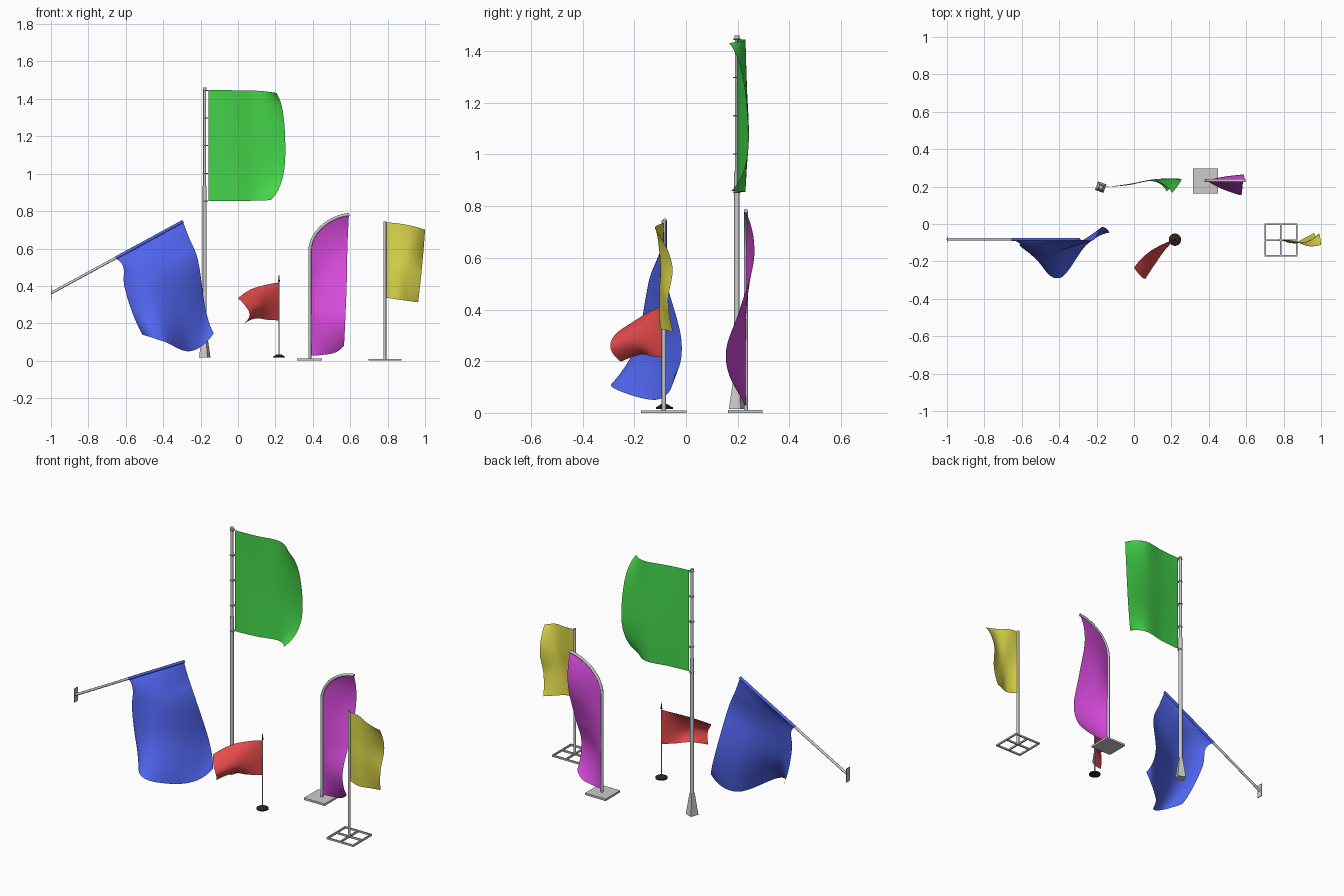
import bpy, math
from mathutils import Vector, Matrix


def material(name, rgb):
    m = bpy.data.materials.new(name)
    m.diffuse_color = (*rgb, 1)
    return m


def finish(name, mat=None):
    o = bpy.context.object
    o.name = name
    if mat:
        o.data.materials.append(mat)
    bpy.ops.object.shade_smooth_by_angle(angle=math.radians(40))
    return o


def rod(name, a, b, r1, r2=None, mat=None, sides=16):
    a, b = Vector(a), Vector(b)
    d = b - a
    bpy.ops.mesh.primitive_cone_add(vertices=sides, radius1=r1, radius2=r1 if r2 is None else r2,
                                    depth=d.length, location=(a + b) / 2,
                                    rotation=d.to_track_quat('Z', 'Y').to_euler())
    return finish(name, mat)


def box(name, lo, hi):
    lo, hi = Vector(lo), Vector(hi)
    bpy.ops.mesh.primitive_cube_add(size=1, location=(lo + hi) / 2)
    o = bpy.context.object
    o.data.transform(Matrix.Diagonal((*(hi - lo), 1)))
    o.name = name
    return o


def spline(pts, t):
    # Catmull-Rom through the points, ends extrapolated
    p = [Vector(q) for q in pts]
    p = [3 * p[0] - 3 * p[1] + p[2]] + p + [3 * p[-1] - 3 * p[-2] + p[-3]]
    s = t * (len(pts) - 1)
    i = min(int(s), len(pts) - 2)
    s -= i
    a, b, c, d = p[i:i + 4]
    return 0.5 * (2 * b + (c - a) * s + (2 * a - 5 * b + 4 * c - d) * s * s
                  + (3 * b - a - 3 * c + d) * s ** 3)


def cloth(name, rows, mat, n=36):
    # Draped sheet passing through a small grid of points
    verts = []
    for i in range(n + 1):
        for j in range(n + 1):
            verts.append(spline([spline(r, j / n) for r in rows], i / n))
    w = n + 1
    faces = [(i * w + j, i * w + j + 1, (i + 1) * w + j + 1, (i + 1) * w + j)
             for i in range(n) for j in range(n)]
    me = bpy.data.meshes.new(name)
    me.from_pydata(verts, [], faces)
    me.polygons.foreach_set("use_smooth", [True] * len(faces))
    o = bpy.data.objects.new(name, me)
    bpy.context.collection.objects.link(o)
    me.materials.append(mat)
    return o


green = material("green_cloth", (0.06, 0.68, 0.07))
blue = material("blue_cloth", (0.08, 0.13, 0.85))
red = material("red_cloth", (0.78, 0.07, 0.07))
magenta = material("magenta_cloth", (0.68, 0.07, 0.72))
yellow = material("yellow_cloth", (0.72, 0.68, 0.07))
dark = material("dark_brown", (0.03, 0.017, 0.014))

# Tall mast with square tapered foot and rings
gx, gy = -0.178, 0.2
foot = rod("mast_foot", (gx, gy, 0.022), (gx, gy, 0.15), 0.034, 0.014, sides=4)
foot.rotation_euler.z = math.radians(25)
rod("mast_lower", (gx, gy, 0.022), (gx, gy, 0.94), 0.0105)
rod("mast_upper", (gx, gy, 0.94), (gx, gy, 1.455), 0.008)
rod("mast_cap", (gx, gy, 1.455), (gx, gy, 1.467), 0.01)
for k in range(5):
    bpy.ops.mesh.primitive_torus_add(location=(gx + 0.004, gy, 1.452 - k * 0.148), major_radius=0.012,
                                     minor_radius=0.003, major_segments=16, minor_segments=6)
    finish("mast_ring")
cloth("green_flag", [
    [(-0.158, 0.201, z) for z in (1.454, 1.257, 1.058, 0.86)],
    [(-0.03, 0.211, 1.452), (-0.03, 0.216, 1.256), (-0.03, 0.216, 1.058), (-0.03, 0.211, 0.86)],
    [(0.11, 0.232, 1.449), (0.11, 0.239, 1.256), (0.11, 0.242, 1.058), (0.1, 0.232, 0.862)],
    [(0.205, 0.17, 1.437), (0.246, 0.225, 1.29), (0.246, 0.242, 1.02), (0.175, 0.178, 0.865)]], green)

# Slanted wall pole with plate and sleeve
a, b = Vector((-0.998, -0.079, 0.368)), Vector((-0.293, -0.079, 0.752))
box("wall_plate", (-1, -0.097, 0.328), (-0.996, -0.061, 0.408))
rod("wall_pole", a, b, 0.0072)
rod("blue_sleeve", a.lerp(b, 0.49), a.lerp(b, 0.998), 0.0082, mat=blue)
cloth("blue_flag", [
    [a.lerp(b, 0.49 + 0.17 * k) - Vector((0, 0, 0.007)) for k in range(4)],
    [(-0.613, -0.1, 0.505), (-0.52, -0.13, 0.545), (-0.385, -0.105, 0.6), (-0.26, -0.083, 0.66)],
    [(-0.608, -0.115, 0.405), (-0.49, -0.155, 0.44), (-0.34, -0.12, 0.48), (-0.213, -0.08, 0.54)],
    [(-0.562, -0.15, 0.255), (-0.44, -0.19, 0.26), (-0.28, -0.09, 0.26), (-0.175, -0.015, 0.29)],
    [(-0.51, -0.18, 0.145), (-0.395, -0.285, 0.108), (-0.255, -0.11, 0.057), (-0.13, -0.043, 0.152)]], blue)

# Small table flag
rx, ry = 0.219, -0.081
rod("table_base", (rx, ry, 0.022), (rx, ry, 0.028), 0.033, mat=dark, sides=24)
rod("table_base_dome", (rx, ry, 0.028), (rx, ry, 0.04), 0.03, 0.012, dark, 24)
rod("table_pole", (rx, ry, 0.03), (rx, ry, 0.43), 0.0035)
rod("table_finial", (rx, ry, 0.43), (rx, ry, 0.466), 0.005, 0.001, dark)
cloth("red_flag", [
    [(rx, ry, z) for z in (0.424, 0.357, 0.29, 0.222)],
    [(0.15, -0.107, 0.412), (0.16, -0.131, 0.35), (0.165, -0.137, 0.282), (0.155, -0.13, 0.225)],
    [(0.07, -0.155, 0.388), (0.1, -0.205, 0.325), (0.112, -0.21, 0.277), (0.095, -0.17, 0.232)],
    [(0, -0.23, 0.34), (0.038, -0.278, 0.3), (0.062, -0.288, 0.253), (0.033, -0.25, 0.204)]], red)

# Curved feather banner
box("banner_base", (0.315, 0.166, 0.006), (0.45, 0.3, 0.018))
cu = bpy.data.curves.new("banner_pole", 'CURVE')
cu.dimensions = '3D'
cu.bevel_depth = 0.008
cu.bevel_resolution = 3
cu.use_fill_caps = True
sp = cu.splines.new('BEZIER')
sp.bezier_points.add(2)
for p, co, hl, hr in zip(sp.bezier_points,
                         ((0.384, 0.235, 0.012), (0.384, 0.235, 0.59), (0.595, 0.235, 0.788)),
                         ((0.384, 0.235, 0), (0.384, 0.235, 0.4), (0.5, 0.235, 0.781)),
                         ((0.384, 0.235, 0.2), (0.384, 0.235, 0.7), (0.62, 0.235, 0.789))):
    p.co, p.handle_left, p.handle_right = co, hl, hr
bpy.context.collection.objects.link(bpy.data.objects.new("banner_pole", cu))
cloth("magenta_banner", [
    [(0.39, 0.235, 0.034), (0.45, 0.23, 0.037), (0.52, 0.225, 0.05), (0.567, 0.205, 0.088)],
    [(0.389, 0.235, 0.18), (0.45, 0.2, 0.2), (0.52, 0.172, 0.215), (0.574, 0.157, 0.235)],
    [(0.389, 0.235, 0.33), (0.45, 0.228, 0.36), (0.52, 0.218, 0.39), (0.581, 0.212, 0.41)],
    [(0.389, 0.235, 0.46), (0.445, 0.248, 0.53), (0.51, 0.259, 0.58), (0.585, 0.267, 0.61)],
    [(0.388, 0.235, 0.6), (0.412, 0.235, 0.69), (0.48, 0.235, 0.752), (0.593, 0.235, 0.783)]], magenta)

# Floor stand with crossed square frame
yx, yy, h, t = 0.785, -0.083, 0.088, 0.004
for k in (-1, 0, 1):
    cx, cy = yx + k * (h - t), yy + k * (h - t)
    box("stand_bar_y", (cx - t, yy - h, 0.006), (cx + t, yy + h, 0.016))
    box("stand_bar_x", (yx - h, cy - t, 0.006), (yx + h, cy + t, 0.016))
rod("stand_pole", (yx, yy, 0.01), (yx, yy, 0.75), 0.008)
cloth("yellow_flag", [
    [(yx + 0.006, yy, z) for z in (0.745, 0.611, 0.477, 0.343)],
    [(0.857, -0.088, 0.74), (0.855, -0.09, 0.605), (0.855, -0.1, 0.472), (0.857, -0.097, 0.333)],
    [(0.93, -0.115, 0.727), (0.925, -0.095, 0.59), (0.915, -0.09, 0.46), (0.915, -0.07, 0.325)],
    [(1.0, -0.108, 0.706), (0.99, -0.05, 0.575), (0.977, -0.066, 0.44), (0.963, -0.045, 0.318)]], yellow)

# Settle the whole group on the ground
for o in bpy.context.scene.objects:
    o.location += Vector((0, -0.003, -0.006))
